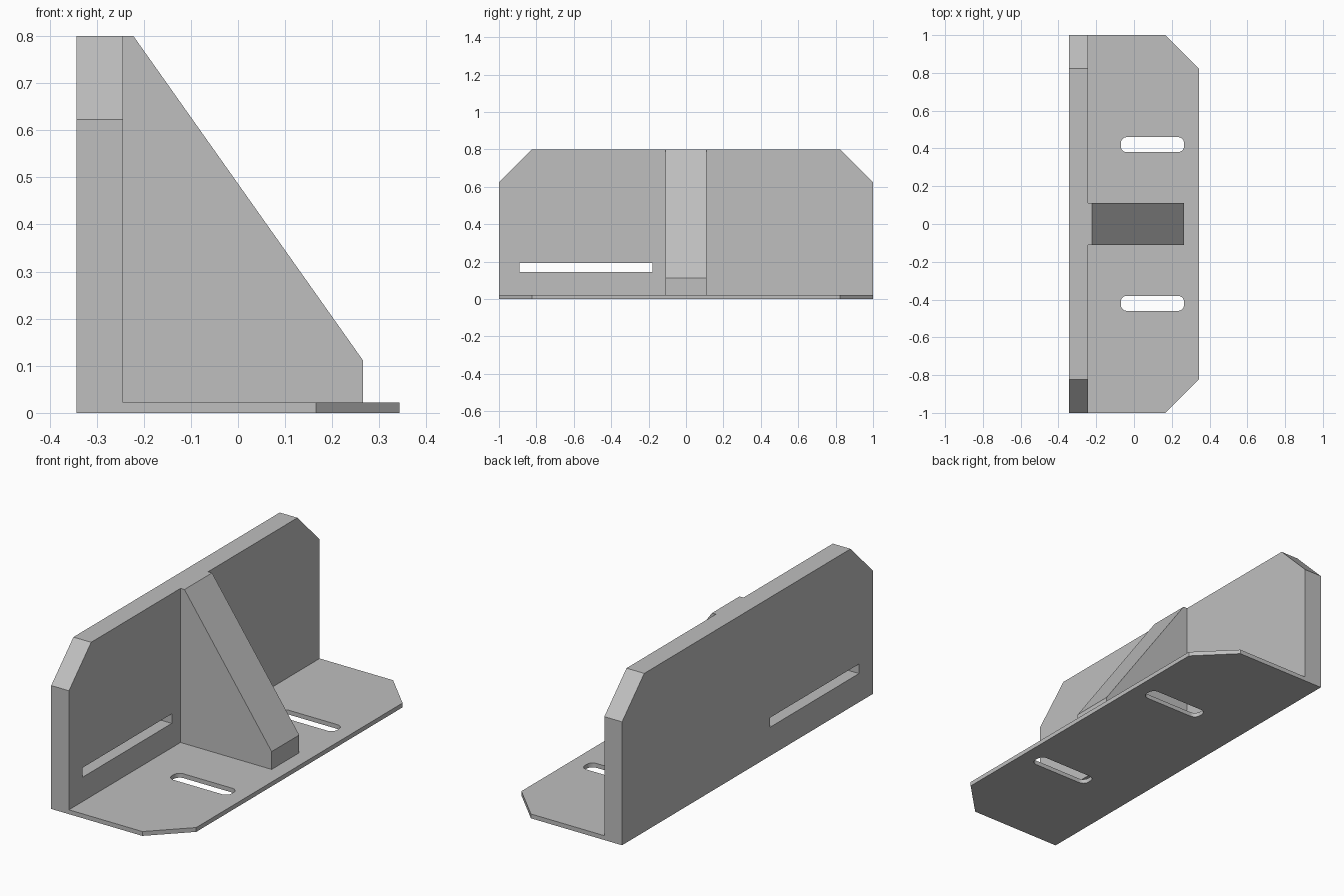
import bpy
import bmesh
from math import cos, sin, pi
from mathutils import Vector

cube = bpy.data.objects.get("Cube")
if cube:
    bpy.data.objects.remove(cube, do_unlink=True)

# Single plain grey
grey = bpy.data.materials.new("grey")
grey.use_nodes = True
colour = (0.52, 0.52, 0.52, 1)
grey.diffuse_color = colour
grey.node_tree.nodes["Principled BSDF"].inputs["Base Color"].default_value = colour


def slot(u0, u1, v0, v1, radius=0.0, steps=6):
    """Rectangle outline with optional rounded corners."""
    if not radius:
        return [(u0, v0), (u1, v0), (u1, v1), (u0, v1)]
    r = radius
    centres = [(u1 - r, v1 - r), (u0 + r, v1 - r), (u0 + r, v0 + r), (u1 - r, v0 + r)]
    points = []
    for quarter, (cu, cv) in enumerate(centres):
        for i in range(steps + 1):
            a = (quarter + i / steps) * pi / 2
            points.append((cu + r * cos(a), cv + r * sin(a)))
    return points


def plate(name, axis, low, high, outline, holes=()):
    """Extrude an outline with holes along one axis, from low to high."""
    bm = bmesh.new()
    edges = []
    for loop in (outline, *holes):
        verts = []
        for point in loop:
            co = list(point)
            co.insert(axis, low)
            verts.append(bm.verts.new(co))
        edges += [bm.edges.new((v, verts[i - 1])) for i, v in enumerate(verts)]
    bmesh.ops.triangle_fill(bm, edges=edges, use_beauty=True)
    result = bmesh.ops.extrude_face_region(bm, geom=bm.faces[:], use_keep_orig=True)
    shift = Vector((0, 0, 0))
    shift[axis] = high - low
    moved = [g for g in result["geom"] if isinstance(g, bmesh.types.BMVert)]
    bmesh.ops.translate(bm, verts=moved, vec=shift)
    bmesh.ops.recalc_face_normals(bm, faces=bm.faces[:])
    mesh = bpy.data.meshes.new(name)
    bm.to_mesh(mesh)
    bm.free()
    mesh.materials.append(grey)
    obj = bpy.data.objects.new(name, mesh)
    bpy.context.collection.objects.link(obj)
    return obj


back, face, toe = -0.343, -0.244, 0.343
floor, top, length = 0.022, 0.8, 1.0
cut = 0.177  # corner chamfer

# Upright wall with one long slot
plate("upright_wall", 0, back, face,
      [(-length, 0), (length, 0), (length, top - cut), (length - cut, top),
       (cut - length, top), (-length, top - cut)],
      [slot(-0.89, -0.18, 0.145, 0.193)])

# Thin base with two rounded slots
plate("base_plate", 2, 0, floor,
      [(face, -length), (toe - cut, -length), (toe, cut - length),
       (toe, length - cut), (toe - cut, length), (face, length)],
      [slot(-0.07, 0.265, s * 0.42 - 0.04, s * 0.42 + 0.04, 0.032) for s in (-1, 1)])

# Central sloping rib
plate("centre_rib", 1, -0.11, 0.11,
      [(face, floor), (0.265, floor), (0.265, 0.112), (-0.222, top), (face, top)])
